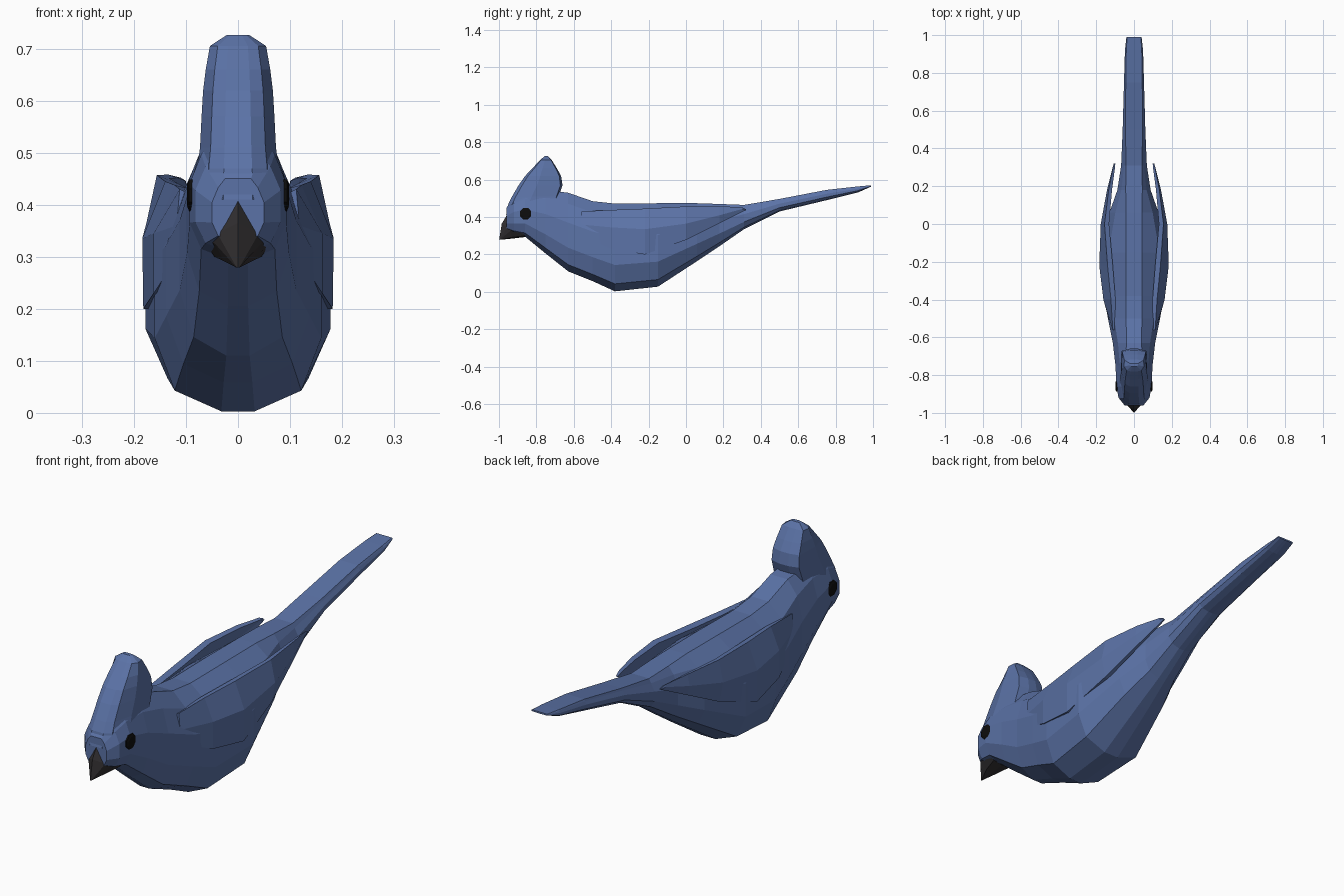
import bpy, bmesh, math
from mathutils import Vector


def material(name, rgb):
    m = bpy.data.materials.new(name)
    m.diffuse_color = (*rgb, 1)
    return m


BLUE = material("feather blue", (0.105, 0.17, 0.385))
DARK = material("beak charcoal", (0.032, 0.029, 0.031))
BLACK = material("eye black", (0.004, 0.004, 0.004))


def finish(name, bm, mat):
    bmesh.ops.remove_doubles(bm, verts=bm.verts, dist=0.0005)
    bmesh.ops.recalc_face_normals(bm, faces=bm.faces)
    me = bpy.data.meshes.new(name)
    bm.to_mesh(me)
    bm.free()
    me.materials.append(mat)
    ob = bpy.data.objects.new(name, me)
    bpy.context.collection.objects.link(ob)
    return ob


def loft(name, rings, mat):
    """Skin a list of equal-length closed rings and cap both ends."""
    bm = bmesh.new()
    vs = [[bm.verts.new(p) for p in r] for r in rings]
    n = len(rings[0])
    for a, b in zip(vs, vs[1:]):
        for i in range(n):
            j = (i + 1) % n
            bm.faces.new((a[i], a[j], b[j], b[i]))
    bm.faces.new(vs[0])
    bm.faces.new(vs[-1])
    return finish(name, bm, mat)


def mirrored(half):
    return half + [(-x, y, z) for x, y, z in reversed(half)]


# Body, head and tail: y, bottom, top, half width, width of the flat back
body = [
    (-0.96, 0.33, 0.45, 0.050, 0.50),
    (-0.92, 0.31, 0.50, 0.082, 0.50),
    (-0.86, 0.295, 0.53, 0.093, 0.50),
    (-0.75, 0.205, 0.545, 0.098, 0.45),
    (-0.63, 0.11, 0.53, 0.112, 0.36),
    (-0.50, 0.058, 0.485, 0.138, 0.30),
    (-0.38, 0.003, 0.472, 0.160, 0.26),
    (-0.15, 0.028, 0.474, 0.178, 0.24),
    (0.06, 0.165, 0.474, 0.130, 0.32),
    (0.18, 0.245, 0.470, 0.088, 0.50),
    (0.31, 0.335, 0.465, 0.068, 0.62),
    (0.50, 0.430, 0.497, 0.060, 0.75),
    (0.75, 0.490, 0.545, 0.053, 0.82),
    (0.92, 0.532, 0.564, 0.048, 0.85),
    (0.99, 0.563, 0.570, 0.040, 0.90),
]
rings = []
for y, zb, zt, w, t in body:
    prof = [(0.20, 0), (0.76, 0.085), (1, 0.30), (1, 0.62),
            (max(0.76, t + 0.07), 0.86), (t, 1)]
    rings.append(mirrored([(w * fx, y, zb + (zt - zb) * fz) for fx, fz in prof]))
loft("body", rings, BLUE)

# Crest: z, front y, back y, half width
crest = [
    (0.41, -0.962, -0.70, 0.080),
    (0.47, -0.950, -0.69, 0.078),
    (0.51, -0.930, -0.680, 0.073),
    (0.57, -0.895, -0.660, 0.070),
    (0.62, -0.860, -0.668, 0.067),
    (0.66, -0.822, -0.690, 0.062),
    (0.705, -0.780, -0.718, 0.054),
    (0.726, -0.755, -0.738, 0.022),
]
rings = []
for z, f, b, w in crest:
    d = b - f
    rings.append(mirrored([(w * 0.35, f, z), (w * 0.72, f + 0.08 * d, z),
                           (w, f + 0.42 * d, z), (w * 0.93, b - 0.05 * d, z),
                           (w * 0.3, b, z)]))
loft("crest", rings, BLUE)

# Beak: rim against the face, a middle ring, and a hooked tip
rim = [(0.0, -0.955, 0.415), (0.062, -0.915, 0.368), (0.069, -0.885, 0.335),
       (0.045, -0.862, 0.300), (0.0, -0.862, 0.293)]
mid = [(0.0, -0.985, 0.365), (0.040, -0.955, 0.345), (0.044, -0.940, 0.325),
       (0.028, -0.930, 0.292), (0.0, -0.930, 0.285)]
tip = [(x * 0.06, -0.999 + 0.002 * i, 0.279) for i, (x, y, z) in enumerate(mid)]


def close_ring(half):
    return half + [(-x, y, z) for x, y, z in reversed(half[1:-1])]


loft("beak", [close_ring(r) for r in (rim, mid, tip)], DARK)

# Wings: y, then (x, z) for upper edge, shoulder, lower edge; thickness
wing = [
    (-0.56, (0.112, 0.43), (0.118, 0.36), (0.116, 0.30), 0.015),
    (-0.40, (0.122, 0.438), (0.162, 0.345), (0.162, 0.23), 0.03),
    (-0.22, (0.140, 0.445), (0.184, 0.335), (0.182, 0.20), 0.035),
    (0.00, (0.156, 0.457), (0.176, 0.365), (0.160, 0.278), 0.03),
    (0.18, (0.134, 0.458), (0.143, 0.41), (0.130, 0.368), 0.022),
    (0.30, (0.110, 0.452), (0.113, 0.443), (0.108, 0.428), 0.012),
    (0.32, (0.106, 0.443), (0.107, 0.440), (0.105, 0.436), 0.008),
]
for side, label in ((1, "left"), (-1, "right")):
    rings = []
    for y, a, m, b, t in wing:
        pts = [a, m, b, (b[0] - t * 0.6, b[1]), (m[0] - t, m[1]),
               (a[0] - t * 0.8, a[1] - 0.006)]
        rings.append([(side * x, y, z) for x, z in pts])
    loft(label + "_wing", rings, BLUE)

    # Eye: shallow eight-sided disc
    rings = []
    for x, r in ((0.080, 0.033), (0.094, 0.033), (0.098, 0.022)):
        rings.append([(side * x, -0.857 + r * math.cos(k * math.pi / 4 + 0.39),
                       0.418 + r * math.sin(k * math.pi / 4 + 0.39))
                      for k in range(8)])
    loft(label + "_eye", rings, BLACK)
